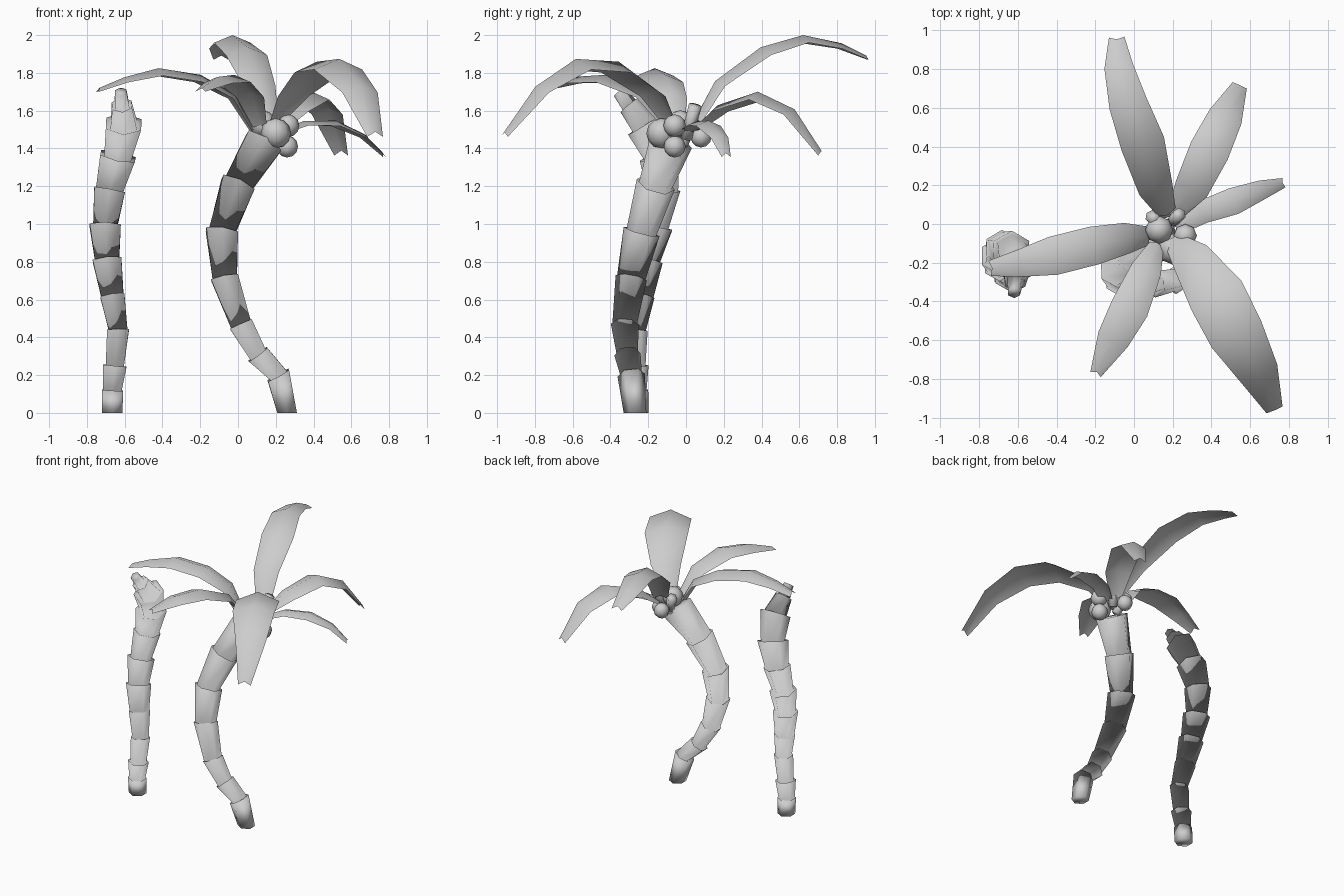
import bpy, bmesh, math
from mathutils import Vector, Matrix

cube = bpy.data.objects.get("Cube")
if cube:
    bpy.data.objects.remove(cube, do_unlink=True)

grey = bpy.data.materials.new("plain_grey")
grey.use_nodes = True
grey.diffuse_color = (0.61, 0.61, 0.61, 1)
grey.node_tree.nodes["Principled BSDF"].inputs["Base Color"].default_value = (0.61, 0.61, 0.61, 1)


def finish(name, bm):
    """Turn the bmesh into a fully smooth-shaded object."""
    bmesh.ops.recalc_face_normals(bm, faces=bm.faces)
    for f in bm.faces:
        f.smooth = True
    mesh = bpy.data.meshes.new(name)
    bm.to_mesh(mesh)
    bm.free()
    mesh.materials.append(grey)
    obj = bpy.data.objects.new(name, mesh)
    bpy.context.collection.objects.link(obj)
    return obj


def ring(bm, centre, axis, radius):
    """Hexagon around an axis, with one corner towards the back."""
    axis = axis.normalized()
    u = (Vector((0, 1, 0)) - axis * axis.y).normalized()
    v = axis.cross(u)
    return [bm.verts.new(centre + (u * math.cos(a) + v * math.sin(a)) * radius)
            for a in (math.tau * i / 6 for i in range(6))]


def skin(bm, rings):
    """Bridge the rings in order and cap both ends."""
    for a, b in zip(rings, rings[1:]):
        for i in range(6):
            j = (i + 1) % 6
            bm.faces.new((a[i], a[j], b[j], b[i]))
    bm.faces.new(rings[0][::-1])
    bm.faces.new(rings[-1])


def trunk(name, joints):
    """One skin of stacked segments, each flaring up to a rim with a ledge."""
    bm = bmesh.new()
    pts = [Vector(j[:3]) for j in joints]
    dirs = [(b - a).normalized() for a, b in zip(pts, pts[1:])]
    rings = [ring(bm, pts[0], Vector((0, 0, 1)), joints[0][3])]
    for i, d in enumerate(dirs):
        if i:
            low_r = 0.76 * max(joints[i][3], joints[i + 1][3])
            rings.append(ring(bm, pts[i] - d * 0.015, dirs[i - 1] + d, low_r))
        rim_axis = d + dirs[min(i + 1, len(dirs) - 1)]
        rings.append(ring(bm, pts[i + 1], rim_axis, joints[i + 1][3]))
    skin(bm, rings)
    return finish(name, bm)


def leaf(name, stations):
    """Drooping blade: a raised midrib with lower edges and a notched tip."""
    bm = bmesh.new()
    pts = [Vector(s[:3]) for s in stations]
    rows = []
    for i, p in enumerate(pts):
        t = pts[min(i + 1, len(pts) - 1)] - pts[max(i - 1, 0)]
        side = t.cross(Vector((0, 0, 1))).normalized()
        up = side.cross(t).normalized()
        w = stations[i][3]
        mid = p - t.normalized() * 0.02 if i == len(pts) - 1 else p
        rows.append([bm.verts.new(q) for q in
                     (p - side * w - up * w * 0.3, mid + up * w * 0.1, p + side * w - up * w * 0.3)])
    for a, b in zip(rows, rows[1:]):
        for k in range(2):
            bm.faces.new((a[k], b[k], b[k + 1], a[k + 1]))
    obj = finish(name, bm)
    # Blade tops face the sky
    if sum(f.normal.z for f in obj.data.polygons) < 0:
        obj.data.flip_normals()


# Trunks: x, y, z, rim radius
trunk("tall_trunk", [
    (.26, -.27, 0, .06), (.213, -.29, .2, .073), (.105, -.31, .31, .07),
    (.015, -.325, .47, .073), (-.07, -.29, .715, .084), (-.085, -.235, .96, .098),
    (0, -.16, 1.21, .105), (.135, -.08, 1.43, .116)])
trunk("broken_trunk", [
    (-.665, -.26, 0, .062), (-.665, -.265, .12, .065), (-.652, -.27, .25, .072),
    (-.635, -.27, .44, .067), (-.665, -.24, .62, .074), (-.693, -.21, .81, .088),
    (-.703, -.165, .99, .095), (-.68, -.125, 1.18, .095), (-.635, -.14, 1.36, .108),
    (-.605, -.215, 1.53, .108), (-.615, -.3, 1.63, .06), (-.62, -.355, 1.7, .035)])

# Leaves: x, y, z, half width along the midrib
leaves = {
    "back_leaf": [(.175, .05, 1.55, .05), (.12, .16, 1.75, .09), (.05, .4, 1.925, .115),
                  (-.03, .62, 1.99, .1), (-.08, .82, 1.95, .075), (-.09, .97, 1.88, .04)],
    "back_left_leaf": [(.2, .04, 1.5, .04), (.29, .17, 1.62, .09), (.39, .38, 1.69, .105),
                       (.48, .57, 1.6, .09), (.55, .725, 1.37, .04)],
    "left_leaf": [(.22, -.02, 1.49, .04), (.35, .06, 1.54, .06), (.52, .12, 1.54, .07),
                  (.67, .18, 1.47, .05), (.78, .215, 1.36, .025)],
    "front_left_leaf": [(.19, -.08, 1.54, .05), (.28, -.16, 1.7, .105), (.42, -.36, 1.845, .15),
                        (.535, -.58, 1.86, .145), (.655, -.79, 1.72, .105), (.73, -.97, 1.47, .045)],
    "front_right_leaf": [(.12, -.1, 1.52, .04), (.07, -.22, 1.69, .08), (-.02, -.43, 1.78, .1),
                         (-.11, -.6, 1.77, .085), (-.2, -.78, 1.71, .03)],
    "right_leaf": [(.08, -.06, 1.5, .05), (-.02, -.07, 1.68, .08), (-.2, -.11, 1.78, .1),
                   (-.42, -.165, 1.815, .1), (-.6, -.205, 1.77, .07), (-.75, -.23, 1.71, .04)],
}
for name, stations in leaves.items():
    leaf(name, stations)

# Coconuts clustered under the crown
nuts = [(.2, -.13, 1.48, .08), (.265, -.06, 1.52, .06), (.26, -.06, 1.41, .058),
        (.13, -.03, 1.53, .072), (.15, .08, 1.46, .055)]
for i, (x, y, z, r) in enumerate(nuts):
    bm = bmesh.new()
    bmesh.ops.create_uvsphere(bm, u_segments=8, v_segments=6, radius=r,
                              matrix=Matrix.Translation((x, y, z)))
    finish(f"coconut_{i + 1}", bm)

# Cut leaf stubs in the crown
bm = bmesh.new()
for low, high in (((.19, 0, 1.45), (.235, .05, 1.63)), ((.15, -.02, 1.42), (.09, .04, 1.56))):
    a, b = Vector(low), Vector(high)
    skin(bm, [ring(bm, a, b - a, .03), ring(bm, b, b - a, .035)])
finish("crown_stubs", bm)
